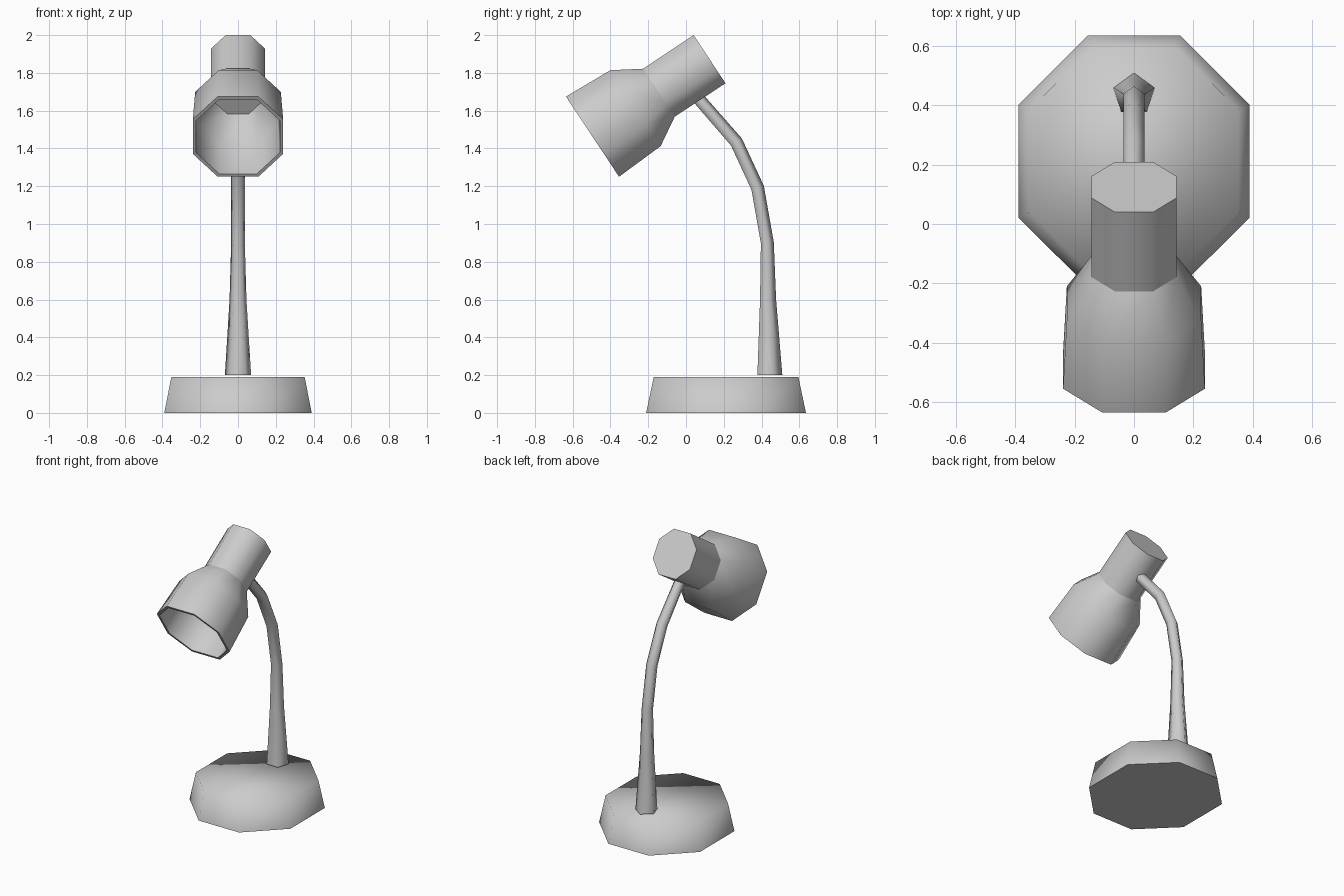
import bpy, bmesh, math
from mathutils import Vector

if "Cube" in bpy.data.objects:
    bpy.data.objects.remove(bpy.data.objects["Cube"])


def loft(name, rings, angle, cap_start=True, cap_end=True):
    """Skin a list of equal-length point rings and smooth below the given angle."""
    bm = bmesh.new()
    loops = [[bm.verts.new(p) for p in ring] for ring in rings]
    n = len(loops[0])
    for a, b in zip(loops, loops[1:]):
        for i in range(n):
            j = (i + 1) % n
            bm.faces.new((a[i], a[j], b[j], b[i]))
    if cap_start:
        bm.faces.new(loops[0][::-1])
    if cap_end:
        bm.faces.new(loops[-1])
    bmesh.ops.recalc_face_normals(bm, faces=bm.faces[:])
    mesh = bpy.data.meshes.new(name)
    bm.to_mesh(mesh)
    bm.free()
    obj = bpy.data.objects.new(name, mesh)
    bpy.context.collection.objects.link(obj)
    bpy.ops.object.select_all(action='DESELECT')
    obj.select_set(True)
    bpy.context.view_layer.objects.active = obj
    bpy.ops.object.shade_smooth_by_angle(angle=math.radians(angle))
    return obj


def octagon(centre, v_axis, half_x, half_v, cx=0.45, cv=0.43):
    """Flat-sided octagon spanned by the x axis and v_axis."""
    pts = [(1, -cv), (1, cv), (cx, 1), (-cx, 1), (-1, cv), (-1, -cv), (-cx, -1), (cx, -1)]
    return [centre + Vector((half_x * a, 0, 0)) + v_axis * (half_v * b) for a, b in pts]


# Base: tapered octagonal foot
Y = Vector((0, 1, 0))
loft("base", [octagon(Vector((0, 0.212, z)), Y, hx, hy, 0.40, 0.45)
              for z, hx, hy in ((0, 0.39, 0.423), (0.19, 0.353, 0.383))], 85)

# Stem: five-sided tapering gooseneck, (y, z, radius)
path = [(0.437, 0.20, 0.073), (0.43, 0.60, 0.047), (0.427, 0.90, 0.038),
        (0.376, 1.19, 0.038), (0.264, 1.432, 0.038), (0.055, 1.672, 0.036)]
centres = [Vector((0, y, z)) for y, z, r in path]
rings = []
for i, (y, z, r) in enumerate(path):
    before = (centres[i] - centres[max(i - 1, 0)]).normalized()
    after = (centres[min(i + 1, len(path) - 1)] - centres[i]).normalized()
    t = (before + after).normalized() if i else Vector((0, 0, 1))
    back = Vector((0, t.z, -t.y))
    angles = [k * math.tau / 5 for k in range(5)]
    rings.append([centres[i] + Vector((r * math.sin(a), 0, 0)) + back * (r * math.cos(a))
                  for a in angles])
loft("stem", rings, 75)

# Head: shade and socket share one tilted axis starting at the rim centre
rim = Vector((0, -0.495, 1.4625))
axis = Vector((0, 0.834, 0.552))
up = Vector((0, -0.552, 0.834))


def head_rings(profile):
    return [octagon(rim + axis * t, up, r * 0.94, r) for t, r in profile]


# Shade: outer skin, rim lip and inner skin
loft("shade", head_rings([(0.43, 0.147), (0.273, 0.241), (0, 0.2545),
                          (0, 0.236), (0.265, 0.224), (0.415, 0.132)]), 50, cap_start=False)

# Socket housing behind the shade
loft("socket", head_rings([(0.42, 0.152), (0.743, 0.153)]), 50)
